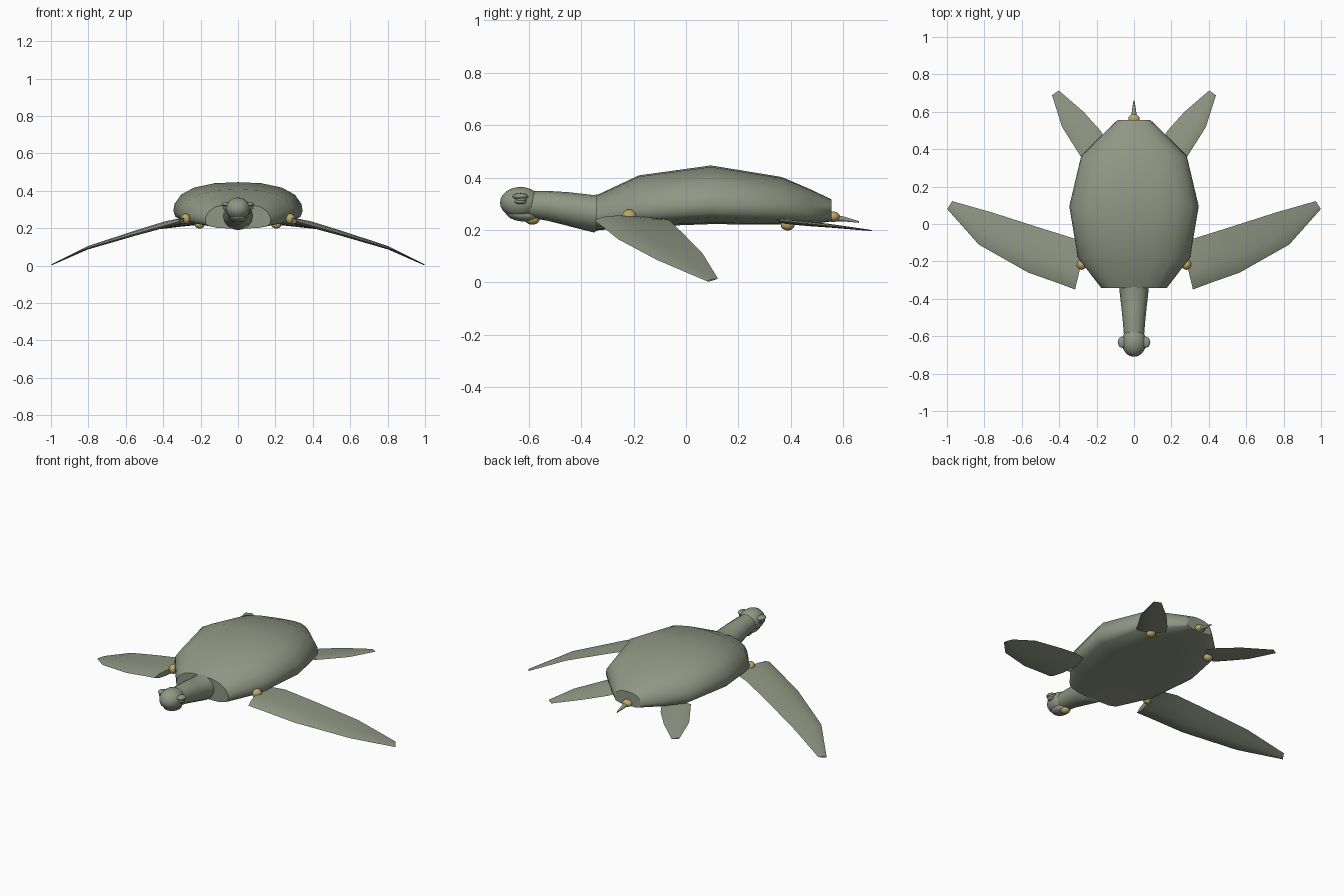
import bpy, bmesh, math
from mathutils import Vector, Matrix

if "Cube" in bpy.data.objects:
    bpy.data.objects.remove(bpy.data.objects["Cube"])


def material(name, rgb):
    m = bpy.data.materials.new(name)
    m.diffuse_color = (*rgb, 1)
    m.use_nodes = True
    m.node_tree.nodes["Principled BSDF"].inputs["Base Color"].default_value = m.diffuse_color
    return m


SKIN = material("grey_green_skin", (0.28, 0.31, 0.23))
BRASS = material("brass_joint", (0.50, 0.39, 0.15))


def finish(bm, name, mat, angle):
    bmesh.ops.recalc_face_normals(bm, faces=bm.faces)
    me = bpy.data.meshes.new(name)
    bm.to_mesh(me)
    bm.free()
    ob = bpy.data.objects.new(name, me)
    bpy.context.collection.objects.link(ob)
    me.materials.append(mat)
    bpy.ops.object.select_all(action='DESELECT')
    ob.select_set(True)
    bpy.context.view_layer.objects.active = ob
    bpy.ops.object.shade_smooth_by_angle(angle=math.radians(angle))
    return ob


def loft(name, rings, mat=SKIN, angle=40):
    """Skin closed rings of equal length and cap both ends."""
    bm = bmesh.new()
    loops = [[bm.verts.new(p) for p in ring] for ring in rings]
    n = len(loops[0])
    for a, b in zip(loops, loops[1:]):
        for i in range(n):
            j = (i + 1) % n
            bm.faces.new((a[i], a[j], b[j], b[i]))
    bm.faces.new(loops[0])
    bm.faces.new(loops[-1])
    return finish(bm, name, mat, angle)


def ball(name, centre, radii, mat=SKIN, tilt=0):
    bm = bmesh.new()
    bmesh.ops.create_uvsphere(bm, u_segments=20, v_segments=12, radius=1)
    bm.transform(Matrix.Translation(centre) @ Matrix.Rotation(tilt, 4, 'X')
                 @ Matrix.Diagonal((*radii, 1)))
    return finish(bm, name, mat, 60)


def tube(name, stations, sides=16):
    """Stations along y: y, half width, bottom z, top z."""
    rings = []
    for y, w, lo, hi in stations:
        rings.append([(w * math.cos(t), y, (lo + hi) / 2 + (hi - lo) / 2 * math.sin(t))
                      for t in (2 * math.pi * i / sides for i in range(sides))])
    return loft(name, rings)


def flipper(name, side, stations):
    """Stations: leading point, trailing point, thickness. Tapered blade section."""
    section = [(0, 0), (0.12, 0.38), (0.35, 0.5), (0.65, 0.33), (1, 0),
               (0.65, -0.33), (0.35, -0.5), (0.12, -0.38)]
    rings = []
    for lead, trail, thick in stations:
        a, b = Vector(lead), Vector(trail)
        ring = [a.lerp(b, t) + Vector((0, 0, h * thick)) for t, h in section]
        rings.append([(p.x * side, p.y, p.z) for p in ring])
    return loft(name, rings, angle=50)


# Shell: one half profile (width share, height share) swept through the body
half = [(0, 0), (0.6, 0.02), (0.90, 0.11), (0.97, 0.18), (1, 0.32), (0.98, 0.48),
        (0.88, 0.70), (0.68, 0.87), (0.36, 0.975), (0, 1)]
profile = half + [(-x, z) for x, z in reversed(half[1:-1])]
body = [(-0.342, 0.175, 0.198, 0.332), (-0.18, 0.300, 0.212, 0.408),
        (0.095, 0.346, 0.222, 0.446), (0.365, 0.282, 0.220, 0.402),
        (0.475, 0.172, 0.222, 0.355), (0.556, 0.088, 0.232, 0.316)]
loft("shell", [[(w * x, y, lo + (hi - lo) * z) for x, z in profile]
               for y, w, lo, hi in body], angle=45)

# Neck, head and jaw
tube("neck", [(-0.28, 0.085, 0.23, 0.345), (-0.352, 0.078, 0.19, 0.333),
              (-0.45, 0.067, 0.215, 0.344), (-0.53, 0.059, 0.235, 0.349),
              (-0.62, 0.052, 0.25, 0.348)])
ball("head", (0, -0.632, 0.304), (0.066, 0.078, 0.060))
ball("jaw", (0, -0.625, 0.258), (0.046, 0.062, 0.026), tilt=-0.12)
ball("jaw_joint", (0, -0.587, 0.240), (0.026, 0.028, 0.020), BRASS)

# Tail
ball("tail_joint", (0, 0.562, 0.250), (0.030, 0.026, 0.020), BRASS)
tube("tail", [(0.555, 0.017, 0.232, 0.262), (0.60, 0.012, 0.232, 0.252),
              (0.66, 0.003, 0.227, 0.234)], 10)

for side, label in ((1, "left"), (-1, "right")):
    # Eyes with upper and lower lids
    ball(label + "_eye", (0.062 * side, -0.630, 0.318), (0.020, 0.022, 0.016))
    ball(label + "_upper_eyelid", (0.062 * side, -0.632, 0.328), (0.025, 0.030, 0.012))
    ball(label + "_lower_eyelid", (0.062 * side, -0.632, 0.308), (0.021, 0.023, 0.010))

    # Front flipper and shoulder joint
    flipper(label + "_front_flipper", side, [
        ((0.315, -0.350, 0.236), (0.255, -0.10, 0.245), 0.032),
        ((0.40, -0.318, 0.212), (0.36, -0.065, 0.238), 0.034),
        ((0.565, -0.260, 0.165), (0.52, -0.015, 0.190), 0.028),
        ((0.83, -0.110, 0.085), (0.76, 0.062, 0.112), 0.018),
        ((0.999, 0.080, 0.004), (0.972, 0.122, 0.014), 0.006)])
    ball(label + "_shoulder_joint", (0.280 * side, -0.217, 0.250),
         (0.026, 0.028, 0.028), BRASS)

    # Hind flipper and hip joint
    flipper(label + "_hind_flipper", side, [
        ((0.278, 0.350, 0.236), (0.140, 0.435, 0.224), 0.018),
        ((0.335, 0.440, 0.226), (0.180, 0.500, 0.220), 0.018),
        ((0.385, 0.520, 0.218), (0.270, 0.600, 0.212), 0.014),
        ((0.438, 0.688, 0.200), (0.402, 0.714, 0.197), 0.005)])
    ball(label + "_hip_joint", (0.205 * side, 0.388, 0.218),
         (0.026, 0.026, 0.020), BRASS)
